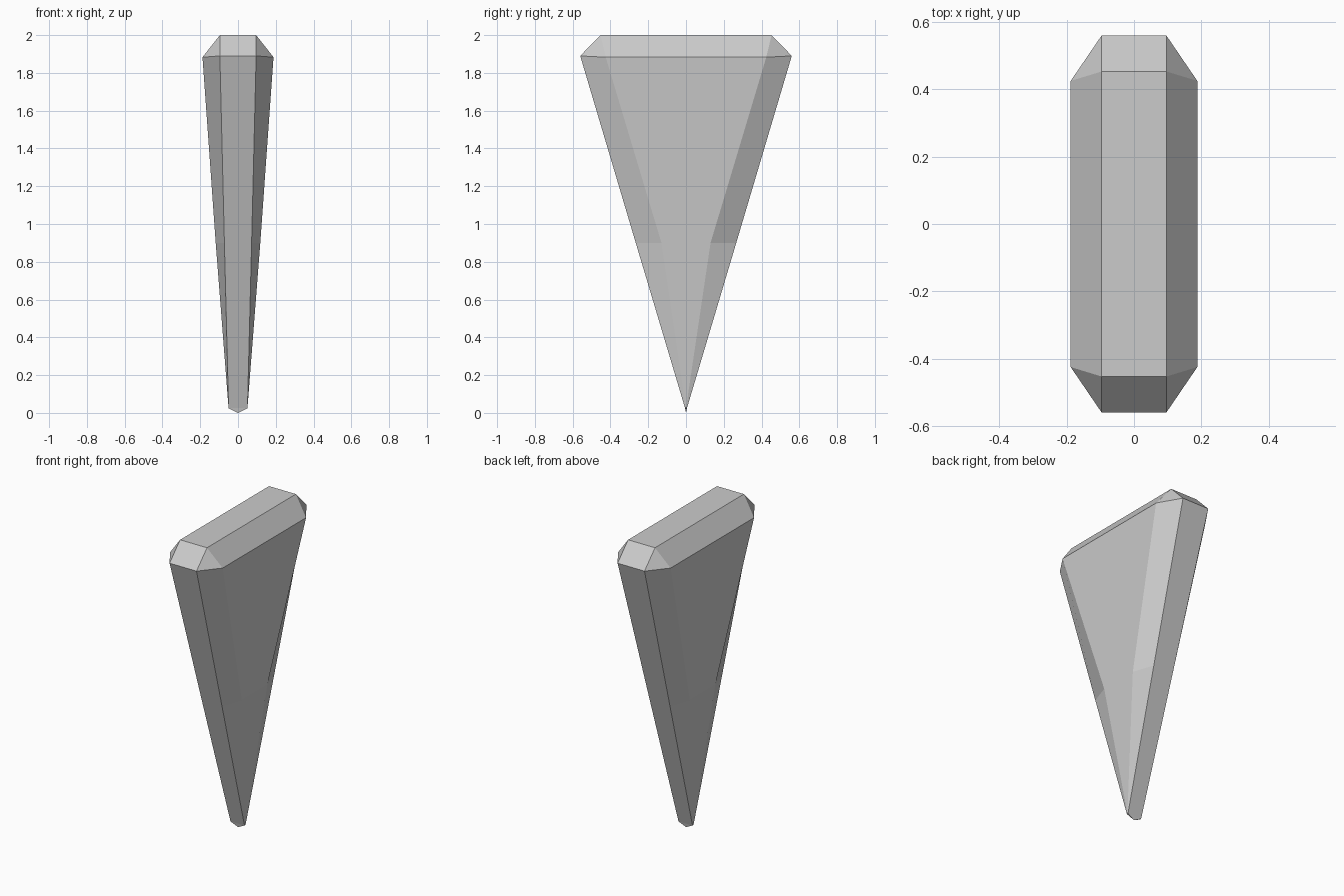
import bpy, bmesh

if "Cube" in bpy.data.objects:
    bpy.data.objects.remove(bpy.data.objects["Cube"])

# Horizontal rings: (z at sides, z at ends, side x, side y, end x, end y)
rings = [
    (0.025, 0.025, 0.05, 0.0, 0.05, 0.005),
    (0.90, 0.90, 0.118, 0.13, 0.072, 0.266),
    (1.883, 1.89, 0.188, 0.425, 0.096, 0.56),
    (2.00, 2.00, 0.096, 0.453, 0.096, 0.453),
]

bm = bmesh.new()


def octagon(zs, ze, sx, sy, ex, ey):
    pts = [(sx, -sy, zs), (sx, sy, zs), (ex, ey, ze), (-ex, ey, ze),
           (-sx, sy, zs), (-sx, -sy, zs), (-ex, -ey, ze), (ex, -ey, ze)]
    return [bm.verts.new(p) for p in pts]


# Tapered chamfered body and top bevel
loops = [octagon(*r) for r in rings]
for a, b in zip(loops, loops[1:]):
    for i in range(8):
        j = (i + 1) % 8
        bm.faces.new((a[i], a[j], b[j], b[i]))
bm.faces.new(loops[-1])

# Shallow pointed tip
tip = bm.verts.new((0, 0, 0))
for i in range(8):
    bm.faces.new((loops[0][(i + 1) % 8], loops[0][i], tip))

bmesh.ops.remove_doubles(bm, verts=bm.verts, dist=0.0005)
bmesh.ops.recalc_face_normals(bm, faces=bm.faces)

mesh = bpy.data.meshes.new("wedge_spike")
bm.to_mesh(mesh)
bm.free()
bpy.context.collection.objects.link(bpy.data.objects.new("wedge_spike", mesh))
